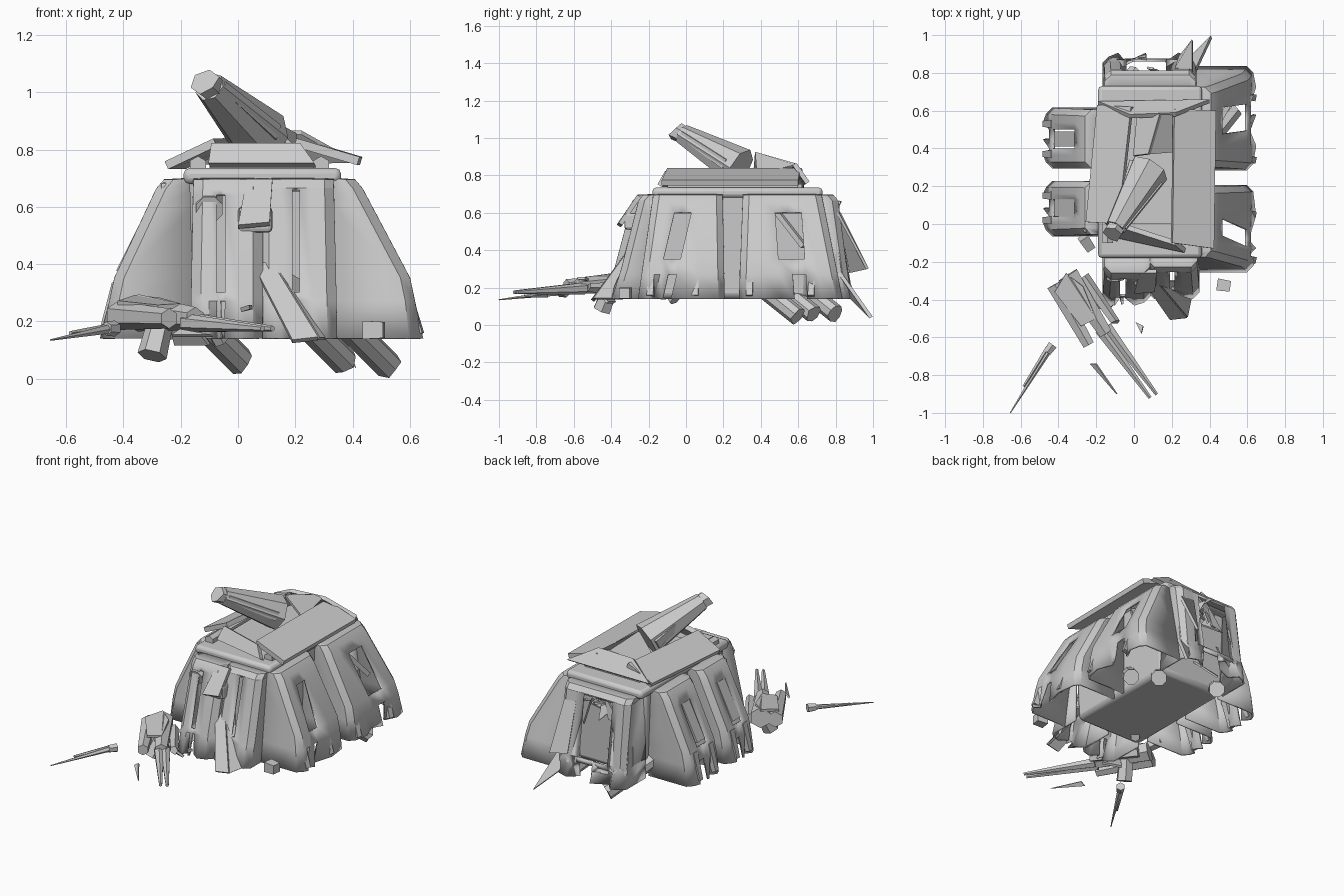
import bpy, bmesh, math, random
from mathutils import Vector
random.seed(4)


def make(name, verts, faces, thick=0.0, smooth=False, bevel=0.0):
    me = bpy.data.meshes.new(name)
    me.from_pydata([tuple(v) for v in verts], [], faces)
    bm = bmesh.new()
    bm.from_mesh(me)
    bmesh.ops.recalc_face_normals(bm, faces=bm.faces)
    bm.to_mesh(me)
    bm.free()
    ob = bpy.data.objects.new(name, me)
    bpy.context.collection.objects.link(ob)
    if thick:
        m = ob.modifiers.new("shell", 'SOLIDIFY')
        m.thickness = thick
        m.offset = 0
    if bevel:
        m = ob.modifiers.new("bevel", 'BEVEL')
        m.width = bevel
        m.segments = 2
    if smooth:
        bpy.ops.object.select_all(action='DESELECT')
        ob.select_set(True)
        bpy.context.view_layer.objects.active = ob
        bpy.ops.object.shade_smooth_by_angle(angle=math.radians(35))
    return ob


def plate(name, corners, thick=0.02):
    return make(name, corners, [tuple(range(len(corners)))], thick)


def box(name, lo, hi, bevel=0.0, taper=0.0, smooth=False):
    v = [(lo[0] + t, lo[1] + t, z) if i == 0 else (hi[0] - t, lo[1] + t, z) if i == 1 else
         (hi[0] - t, hi[1] - t, z) if i == 2 else (lo[0] + t, hi[1] - t, z)
         for z, t in ((lo[2], taper), (hi[2], 0)) for i in range(4)]
    f = [(3, 2, 1, 0), (4, 5, 6, 7)] + [(i, (i + 1) % 4, 4 + (i + 1) % 4, 4 + i) for i in range(4)]
    return make(name, v, f, bevel=bevel, smooth=smooth)


def tube(name, p0, p1, r0, r1, n=6, flat=1.0, jag=0.0):
    """Tapered n-sided bar between two points; jag roughens the far end."""
    p0, p1 = Vector(p0), Vector(p1)
    d = (p1 - p0).normalized()
    a = d.cross(Vector((0, 0, 1))).normalized()
    b = a.cross(d)
    v = []
    for p, r, j in ((p0, r0, 0), (p1, r1, jag)):
        for i in range(n):
            t = math.tau * (i + 0.5) / n
            v.append(p + a * r * math.cos(t) + b * r * flat * math.sin(t) + d * random.uniform(-j, j))
    f = [tuple(range(n)), tuple(range(n, 2 * n))] + [(i, (i + 1) % n, n + (i + 1) % n, n + i) for i in range(n)]
    return make(name, v, f, smooth=n > 6)


def fin(name, side, base, top_s, bot_s, depth, slot, slot_z=(0.6, 0.35), ztop=0.69, rough=0.015, lean=0.0):
    """Hollow sloping armour shell: side = facing, s runs along the wall, depth = (top, middle, bottom)."""
    def place(s, d, z):
        return {'+x': (base + d, s, z), '-x': (base - d, s, z),
                '+y': (s, base + d, z), '-y': (s, base - d, z)}[side]

    def reach(z):
        if z > 0.33:
            return depth[1] + (depth[0] - depth[1]) * (z - 0.33) / (ztop - 0.03 - 0.33)
        return depth[2] + (depth[1] - depth[2]) * (z - 0.14) / 0.19
    rows = [ztop + 0.005, ztop, ztop - 0.03, slot_z[0], slot_z[1], 0.27, 0.14]
    verts, faces = [], []
    for r, z in enumerate(rows):
        k = (ztop - z) / (ztop - 0.14)
        a = top_s[0] + (bot_s[0] - top_s[0]) * k
        b = top_s[1] + (bot_s[1] - top_s[1]) * k
        d = 0 if r == 0 else reach(ztop - 0.03) - 0.025 if r == 1 else reach(z)
        l, h = slot[0] + lean * k, slot[1] + lean * k
        cols = [(a, 0), (a, d - .03), (a + .03, d), ((a + .03 + l) / 2, d), (l, d),
                ((l + h) / 2, d), (h, d), ((h + b - .03) / 2, d), (b - .03, d), (b, d - .03), (b, 0)]
        for c, (s, dd) in enumerate(cols):
            if r == 6 and 2 < c < 8:
                dd += rough * (1 if c % 2 else -1.6)
            verts.append(place(s, max(dd, 0), z))
    n = 11
    for r in range(6):
        for c in range(n - 1):
            if (r == 3 and c in (4, 5)) or (r == 5 and c == 5):
                continue
            faces.append((r * n + c, r * n + c + 1, (r + 1) * n + c + 1, (r + 1) * n + c))
    return make(name, verts, faces, 0.014, True)


def shards(name, lo, hi, size, count):
    for i in range(count):
        c = Vector([random.uniform(l, h) for l, h in zip(lo, hi)])
        plate(f"{name}_{i}", [c + Vector([random.uniform(-1, 1) * q for q in size]) for _ in range(3)], 0.012)


# central core and its cap
box("core", (-0.17, -0.16, 0.14), (0.345, 0.67, 0.71), 0.03, 0.015, True)
box("core_cap", (-0.19, -0.18, 0.68), (0.36, 0.73, 0.735), 0.02, 0, True)

# armour fins around the core
fin("right_fin_front", '+x', 0.33, (-0.17, 0.19), (-0.25, 0.2), (0.10, 0.275, 0.295), (-0.04, 0.05), lean=-0.13)
fin("right_fin_back", '+x', 0.33, (0.31, 0.72), (0.29, 0.83), (0.10, 0.275, 0.295), (0.47, 0.61), lean=0.04)
fin("left_fin_front", '-x', -0.16, (-0.05, 0.22), (-0.06, 0.22), (0.12, 0.275, 0.3), (0.04, 0.13))
fin("left_fin_back", '-x', -0.16, (0.30, 0.60), (0.30, 0.61), (0.12, 0.275, 0.3), (0.4, 0.5))
fin("front_fin_left", '-y', -0.15, (-0.15, 0.08), (-0.16, 0.08), (0.13, 0.22, 0.26), (-0.075, -0.045), (0.64, 0.3))
fin("front_fin_right", '-y', -0.15, (0.08, 0.33), (0.08, 0.34), (0.10, 0.18, 0.24), (0.19, 0.215), (0.66, 0.3))
fin("back_fin", '+y', 0.65, (-0.15, 0.32), (-0.16, 0.33), (0.16, 0.21, 0.23), (-0.04, 0.17), (0.66, 0.24), rough=0.02)

# hooks on the outer edges of the fins, blocks behind the slots
for i, y in enumerate((0.06, -0.18, 0.35, 0.68)):
    tube(f"right_hook_{i}", (0.58, y, 0.33), (0.63, y - 0.01, 0.155), 0.02, 0.025, 4)
for i, y in enumerate((0.02, 0.15, 0.37, 0.53)):
    tube(f"left_hook_{i}", (-0.42, y, 0.33), (-0.47, y, 0.16), 0.03, 0.022, 4)
for i, y in enumerate((0.085, 0.45)):
    tube(f"left_slot_block_{i}", (-0.27, y, 0.6), (-0.39, y, 0.36), 0.055, 0.055, 4)
    box(f"left_top_lug_{i}", (-0.27, y - 0.13, 0.63), (-0.2, y - 0.06, 0.685), 0.01)
tube("right_slot_strut", (0.42, 0.49, 0.6), (0.5, 0.63, 0.42), 0.02, 0.02, 4)

# front fittings: hatch block, round port, torn panel
plate("front_hatch_top", [(0.0, -0.36, 0.53), (0.11, -0.35, 0.54), (0.12, -0.25, 0.69), (0.03, -0.25, 0.69)], 0.025)
box("front_hatch_block", (0.0, -0.33, 0.51), (0.12, -0.24, 0.6), 0.015)
tube("front_port", (-0.1, -0.2, 0.62), (-0.1, -0.29, 0.59), 0.05, 0.05, 8)
plate("torn_front_panel", [(0.05, -0.3, 0.4), (0.12, -0.3, 0.4), (0.28, -0.49, 0.14), (0.19, -0.5, 0.13)], 0.02)
plate("torn_front_side", [(0.12, -0.3, 0.4), (0.28, -0.3, 0.3), (0.31, -0.34, 0.14), (0.28, -0.49, 0.14)], 0.016)

# wreckage in the back opening
shards("back_wreckage", (-0.03, 0.72, 0.25), (0.18, 0.8, 0.62), (0.08, 0.06, 0.12), 10)
plate("back_shard_long", [(0.24, 0.8, 0.3), (0.33, 0.82, 0.28), (0.41, 0.99, 0.04), (0.3, 0.88, 0.15)], 0.02)
plate("back_shard_flap", [(0.22, 0.82, 0.6), (0.31, 0.81, 0.6), (0.31, 0.97, 0.3), (0.24, 0.88, 0.28)], 0.016)

# broken pipes slanting out below
for i, (x, y, z) in enumerate(((0.01, 0.8, 0.06), (0.37, 0.68, 0.06), (0.525, 0.6, 0.045))):
    tube(f"broken_pipe_{i}", (x - 0.24, y - 0.3, z + 0.24), (x, y, z), 0.05, 0.05, 8, jag=0.01)
tube("broken_pipe_stub", (-0.1, -0.1, 0.2), (-0.06, -0.06, 0.13), 0.03, 0.03, 6)

# tilted roof: four sloping plates around an open middle
box("roof_deck", (-0.1, 0.0, 0.72), (0.3, 0.62, 0.755))
plate("roof_left", [(-0.25, 0.01, 0.745), (-0.19, 0.63, 0.745), (-0.01, 0.62, 0.825), (-0.08, 0.0, 0.825)], 0.03)
plate("roof_right", [(0.42, -0.13, 0.76), (0.43, 0.6, 0.76), (0.21, 0.61, 0.825), (0.2, -0.1, 0.825)], 0.03)
plate("roof_front", [(-0.09, 0.0, 0.815), (0.22, -0.1, 0.815), (0.27, -0.14, 0.745), (-0.1, -0.06, 0.745)], 0.03)
plate("roof_back", [(-0.02, 0.57, 0.85), (0.22, 0.58, 0.86), (0.4, 0.65, 0.76), (-0.19, 0.64, 0.755)], 0.025)
plate("roof_inner_ridge", [(-0.0, 0.36, 0.8), (0.08, 0.37, 0.92), (0.14, 0.58, 0.86), (0.02, 0.58, 0.8)], 0.015)
plate("roof_inner_wedge", [(0.08, 0.37, 0.92), (0.2, 0.38, 0.8), (0.2, 0.58, 0.85), (0.14, 0.58, 0.86)], 0.015)
for i, x in enumerate((-0.14, 0.29)):
    tube(f"roof_hinge_{i}", (x, -0.1, 0.745), (x, 0.6, 0.745), 0.032, 0.032, 6)

# broken cannon on the roof
tube("cannon_body", (0.08, 0.29, 0.84), (-0.1, -0.02, 1.02), 0.11, 0.055, 7)
tube("cannon_muzzle", (-0.085, 0.0, 1.01), (-0.115, -0.05, 1.035), 0.048, 0.052, 6, jag=0.015)
tube("cannon_rib_left", (0.0, 0.32, 0.85), (-0.1, 0.0, 1.02), 0.04, 0.025, 4)
tube("cannon_rib_right", (0.12, 0.22, 0.86), (-0.06, -0.02, 1.02), 0.04, 0.025, 4)

# fallen twin gun in front
tube("gun_pod_left", (-0.42, -0.32, 0.22), (-0.24, -0.64, 0.21), 0.05, 0.035, 6)
tube("gun_pod_middle", (-0.35, -0.27, 0.23), (-0.15, -0.58, 0.21), 0.065, 0.04, 6)
tube("gun_pod_right", (-0.27, -0.28, 0.2), (-0.1, -0.52, 0.2), 0.035, 0.025, 5, jag=0.02)
plate("gun_cover", [(-0.42, -0.36, 0.265), (-0.36, -0.26, 0.285), (-0.27, -0.33, 0.275), (-0.2, -0.5, 0.255), (-0.28, -0.54, 0.25)], 0.015)
tube("gun_mount", (-0.27, -0.4, 0.2), (-0.3, -0.45, 0.08), 0.045, 0.052, 6)
plate("gun_bracket", [(-0.24, -0.42, 0.2), (-0.14, -0.46, 0.17), (-0.1, -0.42, 0.12), (-0.22, -0.38, 0.12)], 0.015)
for i, o in enumerate((0, 0.035)):
    tube(f"gun_barrel_{i}", (-0.18 + o, -0.56 + o / 2, 0.195), (0.085 + o, -0.92 + o / 2, 0.175), 0.032, 0.01, 6)

# snapped barrel pieces and loose debris
tube("snapped_barrel", (-0.445, -0.66, 0.175), (-0.655, -1.0, 0.135), 0.017, 0.003, 5)
tube("snapped_barrel_short", (-0.455, -0.65, 0.18), (-0.585, -0.86, 0.16), 0.013, 0.007, 5)
tube("snapped_barrel_collar", (-0.43, -0.64, 0.175), (-0.46, -0.68, 0.175), 0.028, 0.024, 6)
plate("loose_sliver", [(-0.23, -0.74, 0.15), (-0.2, -0.74, 0.17), (-0.09, -0.9, 0.15)], 0.01)
plate("loose_chip", [(0.01, -0.52, 0.24), (0.05, -0.54, 0.25), (0.04, -0.58, 0.25)], 0.015)
tube("loose_block_right", (0.44, -0.32, 0.17), (0.51, -0.33, 0.17), 0.045, 0.04, 4)
tube("loose_block_left", (-0.27, -0.07, 0.19), (-0.23, -0.13, 0.16), 0.04, 0.035, 4)
